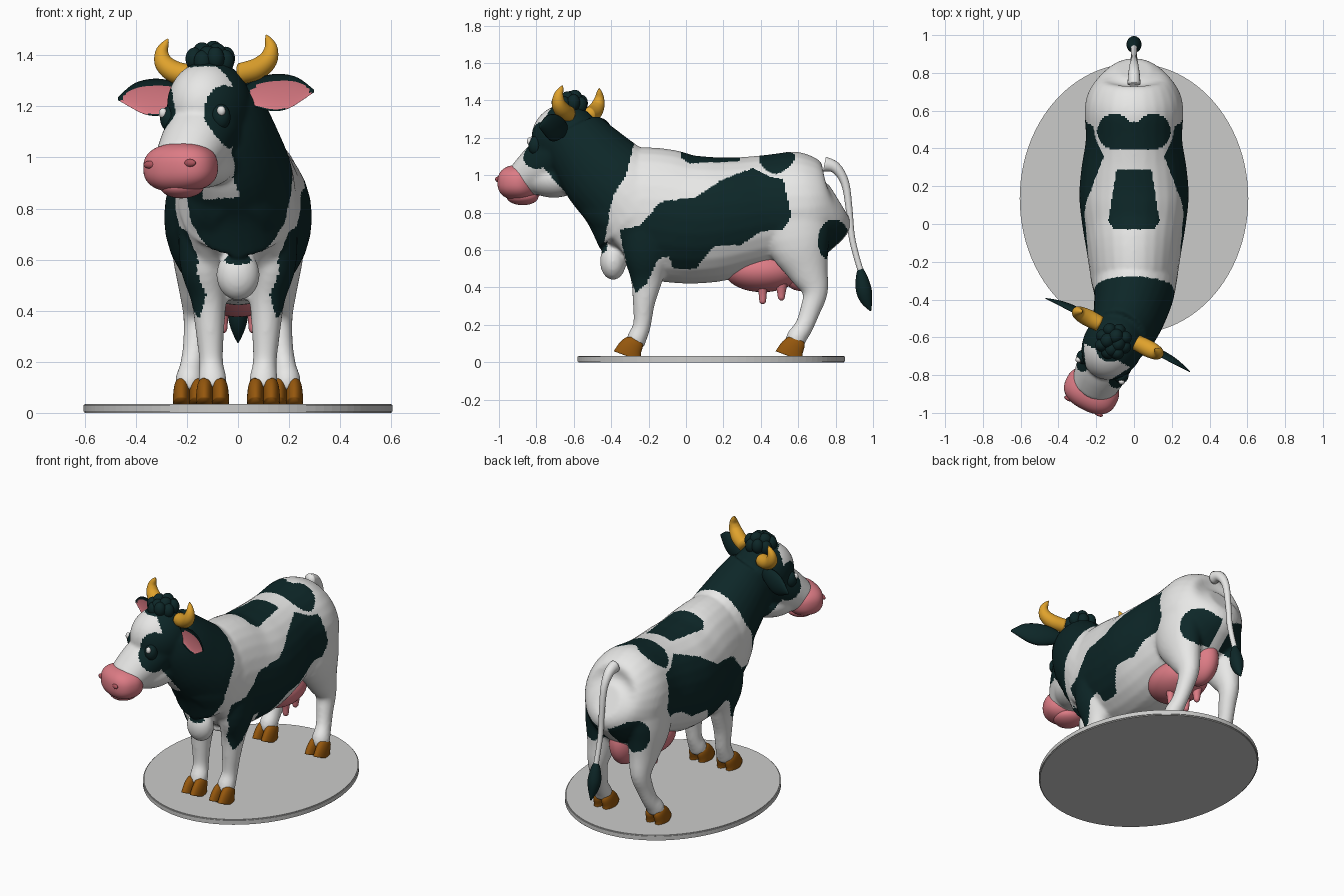
import bpy, bmesh, math
from mathutils import Vector, Matrix

if "Cube" in bpy.data.objects:
    bpy.data.objects.remove(bpy.data.objects["Cube"])

def material(name, rgb):
    m = bpy.data.materials.new(name)
    m.diffuse_color = (*rgb, 1)
    m.use_nodes = True
    m.node_tree.nodes["Principled BSDF"].inputs["Base Color"].default_value = m.diffuse_color
    return m

WHITE = material("white hide", (0.80, 0.80, 0.79))
DARK = material("dark hide", (0.004, 0.020, 0.021))
PINK = material("pink skin", (0.72, 0.20, 0.235))
ROSE = material("nostril rose", (0.42, 0.09, 0.11))
YELLOW = material("yellow horn", (0.74, 0.36, 0.025))
BROWN = material("brown hoof", (0.30, 0.095, 0.004))
GREY = material("base grey", (0.60, 0.60, 0.59))

# head frame: turned toward -x, slightly rolled
HEAD = (Matrix.Translation((-.08, -.58, 1.2)) @ Matrix.Rotation(math.radians(-27), 4, 'Z')
        @ Matrix.Rotation(math.radians(-2), 4, 'Y') @ Matrix.Translation((0, 0, -1.2)))
I4 = Matrix.Identity(4)

def blob(bm, c, r, M=I4, power=1.0):
    vs = bmesh.ops.create_icosphere(bm, subdivisions=4, radius=1)['verts']
    for v in vs:
        p = Vector([math.copysign(abs(k) ** power, k) for k in v.co])
        v.co = M @ Vector([c[i] + p[i] * r[i] for i in range(3)])

def spline(rows, k):
    out, n = [], len(rows)
    for i in range(n - 1):
        a, b, c, d = rows[max(i - 1, 0)], rows[i], rows[i + 1], rows[min(i + 2, n - 1)]
        for s in range(k):
            t = s / k
            out.append([.5 * (2 * q + (r - p) * t + (2 * p - 5 * q + 4 * r - w) * t * t
                              + (3 * q - p - 3 * r + w) * t ** 3) for p, q, r, w in zip(a, b, c, d)])
    return out + [list(rows[-1])]

def loft(bm, rows, side=(1, 0, 0), k=4, n=28, M=I4, flip=1):
    """Rows of x, y, z, radius along side, radius across."""
    rows = spline(rows, k)
    pts = [Vector(r[:3]) for r in rows]
    rings = []
    for i, r in enumerate(rows):
        t = (pts[min(i + 1, len(pts) - 1)] - pts[max(i - 1, 0)]).normalized()
        s = Vector(side)
        s = (s - t * s.dot(t)).normalized()
        o = t.cross(s)
        ring = []
        for j in range(n):
            a = 2 * math.pi * j / n
            p = pts[i] + s * (r[3] * math.cos(a)) + o * (r[4] * math.sin(a))
            p.x *= flip
            ring.append(bm.verts.new(M @ p))
        rings.append(ring)
    for a, b in zip(rings, rings[1:]):
        for j in range(n):
            bm.faces.new((a[j], a[(j + 1) % n], b[(j + 1) % n], b[j]))
    bm.faces.new(rings[0])
    bm.faces.new(rings[-1])

def finish(name, bm, mats, smooth=True):
    bmesh.ops.recalc_face_normals(bm, faces=bm.faces[:])
    me = bpy.data.meshes.new(name)
    bm.to_mesh(me)
    bm.free()
    for m in mats:
        me.materials.append(m)
    me.polygons.foreach_set("use_smooth", [smooth] * len(me.polygons))
    ob = bpy.data.objects.new(name, me)
    bpy.context.collection.objects.link(ob)
    return ob

# ---- hide: body, neck, head and legs fused into one skin
bm = bmesh.new()
loft(bm, [(0, -.47, .70, .10, .14), (0, -.42, .74, .18, .26), (0, -.30, .79, .225, .345),
          (0, -.15, .79, .25, .355), (0, 0, .765, .275, .345), (0, .15, .765, .29, .335),
          (0, .3, .785, .278, .315), (0, .45, .81, .255, .30), (0, .6, .82, .262, .308),
          (0, .7, .83, .24, .275), (0, .78, .84, .18, .20), (0, .82, .86, .09, .10)])
loft(bm, [(0, -.25, .82, .235, .30), (0, -.35, .92, .215, .25), (-.02, -.45, 1.02, .195, .23),
          (-.05, -.54, 1.13, .175, .20), (-.08, -.60, 1.22, .15, .17)])
blob(bm, (0, -.39, .54), (.085, .07, .10))
blob(bm, (0, -.07, 1.2), (.16, .19, .18), HEAD)
loft(bm, [(0, -.08, 1.14, .145, .13), (0, -.2, 1.055, .14, .13), (0, -.32, .97, .12, .10)], M=HEAD)
blob(bm, (0, -.14, .98), (.118, .17, .10), HEAD)
for s in (1, -1):
    loft(bm, [(.13, -.2, .85, .10, .15), (.135, -.21, .6, .095, .13), (.115, -.21, .45, .07, .088),
              (.11, -.225, .32, .056, .06), (.105, -.235, .2, .047, .048),
              (.10, -.262, .13, .056, .052), (.10, -.275, .09, .05, .05)], flip=s)
    loft(bm, [(.13, .58, .9, .12, .19), (.15, .6, .66, .11, .175), (.15, .65, .5, .085, .115),
              (.155, .69, .38, .06, .07), (.165, .665, .28, .05, .055), (.18, .63, .19, .046, .05),
              (.19, .59, .13, .055, .055), (.19, .585, .09, .05, .05)], flip=s)
hide = finish("cow_hide", bm, [])
rm = hide.modifiers.new("fuse", 'REMESH')
rm.mode, rm.voxel_size = 'VOXEL', .0105
sm = hide.modifiers.new("soften", 'SMOOTH')
sm.factor, sm.iterations = .5, 9
dg = bpy.context.evaluated_depsgraph_get()
skin = bpy.data.meshes.new_from_object(hide.evaluated_get(dg))
hide.modifiers.clear()
hide.data = skin
skin.materials.clear()
skin.materials.append(WHITE)
skin.materials.append(DARK)

# ---- hide markings
FLANK = [(-.34, .62), (-.355, .71), (-.25, .73), (-.13, .86), (.05, .88), (.18, .97), (.36, 1.04),
         (.45, .99), (.52, .98), (.565, .78), (.52, .71), (.4, .70), (.3, .63), (.15, .62),
         (.05, .5), (-.07, .5), (-.09, .57), (-.15, .55), (-.21, .42), (-.27, .37), (-.31, .5)]
NECK = [(.5, -.43), (.8, -.41), (.9, -.385), (1.0, -.32), (1.2, -.27), (2, -.27)]

def inside(poly, u, v):
    hit = False
    for (a, b), (c, d) in zip(poly, poly[1:] + poly[:1]):
        if (b > v) != (d > v) and u < (c - a) * (v - b) / (d - b) + a:
            hit = not hit
    return hit

def neck_edge(z):
    for (a, b), (c, d) in zip(NECK, NECK[1:]):
        if z <= c:
            return b + (d - b) * (z - a) / (c - a)
    return -.27

UNHEAD = HEAD.inverted()

def is_dark(p):
    q, ax = UNHEAD @ p, abs(p.x)
    if p.y < neck_edge(p.z) and p.z > .58 + 5 * min(ax, .25) ** 2 * (p.z < .95):
        eye = ((abs(q.x) - .125) / .085) ** 2 + ((q.y + .175) / .105) ** 2 + ((q.z - 1.155) / .125) ** 2
        face = q.y < -.13 + max(0, 1.03 - q.z) * .8 and .84 < q.z < 1.355
        return eye < 1 or not face
    if p.z > .95 and ax < .2:
        if -.03 < p.y < .285 and ax < .135 - .16 * max(0, p.y - .02) - .5 * max(0, .02 - p.y):
            return True
        if math.hypot(ax - .10, p.y - .49) < .095 or (ax < .1 and .395 < p.y < .54):
            return True
    if ax > .125 and inside(FLANK, p.y, p.z):
        return True
    return ax > .04 and ((p.y - .79) / .085) ** 2 + ((p.z - .65) / .115) ** 2 < 1

for f in skin.polygons:
    f.use_smooth = True
    f.material_index = int(is_dark(f.center))

# ---- muzzle, lip and nostrils
bm = bmesh.new()
blob(bm, (0, -.335, .96), (.148, .11, .096), HEAD, .82)
blob(bm, (0, -.325, .885), (.085, .085, .045), HEAD)
finish("muzzle", bm, [PINK])
bm = bmesh.new()
for s in (1, -1):
    blob(bm, (s * .088, -.428, .975), (.026, .012, .015), HEAD @ Matrix.Translation((0, 0, 0)))
finish("nostrils", bm, [ROSE])

# ---- eyes with highlights
bm, bg = bmesh.new(), bmesh.new()
for s in (1, -1):
    blob(bm, (s * .112, -.195, 1.155), (.038, .038, .05), HEAD)
    blob(bg, (s * .128, -.221, 1.178), (.017, .015, .02), HEAD)
finish("eyes", bm, [DARK])
finish("eye_highlights", bg, [WHITE])

# ---- cupped ears with pink insides
bm = bmesh.new()
for s in (1, -1):
    loft(bm, [(.12, 0, 1.235, .02, .03), (.19, 0, 1.245, .035, .06), (.27, 0, 1.245, .038, .073),
              (.35, 0, 1.25, .028, .055), (.43, 0, 1.245, .004, .006)], side=(0, 1, 0), k=6, flip=s)
for f in bm.faces:
    c = f.calc_center_median()
    if c.y < -.001 and ((abs(c.x) - .275) / .14) ** 2 + ((c.z - 1.235) / .056) ** 2 < 1:
        f.material_index = 1
for v in bm.verts:
    if v.co.y < 0:
        v.co.y *= -.3
    v.co.y -= .012
finish("ears", bm, [DARK, PINK]).matrix_world = HEAD

# ---- horns
bm = bmesh.new()
for s in (1, -1):
    loft(bm, [(.11, 0, 1.325, .042, .042), (.18, 0, 1.34, .045, .043), (.228, 0, 1.375, .038, .037),
              (.24, .005, 1.42, .026, .026), (.225, .012, 1.455, .013, .013),
              (.215, .015, 1.472, .002, .002)], side=(0, 1, 0), flip=s, M=HEAD)
finish("horns", bm, [YELLOW])

# ---- curly forelock
bm = bmesh.new()
for i in range(8):
    a = i * math.pi / 4
    blob(bm, (.065 * math.cos(a), -.05 + .065 * math.sin(a), 1.375 + .012 * (i % 2)), (.035, .035, .045), HEAD)
for x, y, z in ((-.03, -.06, 1.41), (.03, -.05, 1.405), (0, -.02, 1.415), (.01, -.09, 1.395)):
    blob(bm, (x, y, z), (.036, .04, .042), HEAD)
finish("forelock", bm, [DARK])

# ---- split hooves
bm = bmesh.new()
for s in (1, -1):
    for x, y in ((.10, -.27), (.19, .595)):
        for t in (-.031, .031):
            loft(bm, [(x + t, y - .045, .033, .033, .076), (x + t, y - .03, .07, .033, .066),
                      (x + t * .9, y - .006, .105, .030, .052), (x + t * .7, y, .116, .022, .04)], flip=s)
finish("hooves", bm, [BROWN])

# ---- udder and teats
bm = bmesh.new()
blob(bm, (0, .41, .49), (.16, .205, .115))
blob(bm, (0, .62, .53), (.085, .13, .15))
for s in (1, -1):
    for y, z in ((.41, .312), (.51, .33)):
        loft(bm, [(s * .06, y, .43, .034, .034), (s * .06, y, .37, .022, .022),
                  (s * .06, y, z + .012, .017, .017), (s * .06, y, z, .006, .006)], n=16)
finish("udder", bm, [PINK])

# ---- tail and tassel
bm = bmesh.new()
loft(bm, [(0, .74, 1.06, .035, .04), (0, .80, 1.04, .03, .03), (0, .85, .96, .022, .022),
          (0, .872, .82, .018, .018), (0, .885, .68, .017, .017), (0, .91, .57, .016, .016),
          (0, .94, .47, .016, .016)], n=16)
finish("tail", bm, [WHITE])
bm = bmesh.new()
loft(bm, [(0, .932, .505, .012, .012), (0, .938, .46, .03, .03), (0, .95, .39, .04, .042),
          (0, .965, .33, .028, .032), (0, .988, .275, .003, .004)], n=20)
finish("tail_tassel", bm, [DARK])

# ---- oval base
bm = bmesh.new()
bmesh.ops.create_cone(bm, cap_ends=True, segments=96, radius1=1, radius2=1, depth=.035,
                      matrix=Matrix.Translation((0, .135, .0175)) @ Matrix.Diagonal((.605, .715, 1, 1)))
rim = [e for e in bm.edges if abs(e.verts[0].co.z - e.verts[1].co.z) < .001]
bmesh.ops.bevel(bm, geom=rim, offset=.005, segments=2, affect='EDGES')
finish("base", bm, [GREY], smooth=False)
